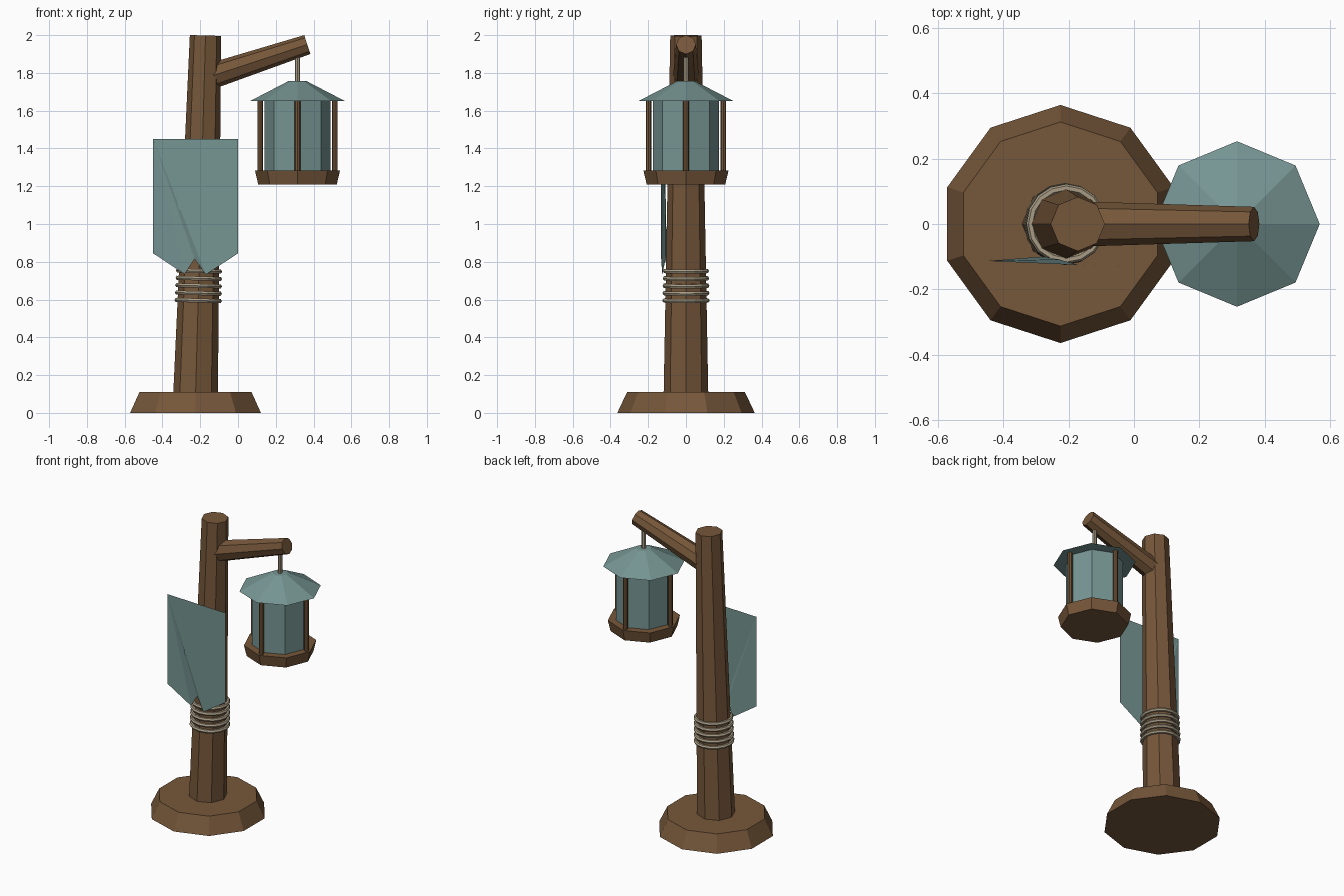
import bpy, bmesh, math
from mathutils import Vector

if "Cube" in bpy.data.objects:
    bpy.data.objects.remove(bpy.data.objects["Cube"])


def material(name, col):
    m = bpy.data.materials.new(name)
    m.diffuse_color = (*col, 1)
    m.use_nodes = True
    m.node_tree.nodes["Principled BSDF"].inputs["Base Color"].default_value = m.diffuse_color
    return m


WOOD = material("brown wood", (0.18, 0.095, 0.042))
TEAL = material("grey teal", (0.18, 0.30, 0.29))
ROPE = material("pale rope", (0.39, 0.33, 0.23))


def finish(name, bm, mat):
    me = bpy.data.meshes.new(name)
    bm.to_mesh(me)
    bm.free()
    me.materials.append(mat)
    ob = bpy.data.objects.new(name, me)
    bpy.context.collection.objects.link(ob)
    return ob


def taper(name, p0, p1, r0, r1, sides, mat, turn=0.0):
    """Closed prism from p0 to p1; first corner points along the x/z plane."""
    p0, p1 = Vector(p0), Vector(p1)
    axis = (p1 - p0).normalized()
    v = Vector((0, 1, 0))
    u = v.cross(axis).normalized()
    bm = bmesh.new()
    rings = []
    for p, r in ((p0, r0), (p1, r1)):
        rings.append([bm.verts.new(p + r * (math.cos(a) * u + math.sin(a) * v))
                      for a in (turn + math.tau * i / sides for i in range(sides))])
    for i in range(sides):
        j = (i + 1) % sides
        bm.faces.new((rings[0][i], rings[0][j], rings[1][j], rings[1][i]))
    bm.faces.new(rings[0][::-1])
    bm.faces.new(rings[1])
    return finish(name, bm, mat)


def sheet(name, pts, faces, mat):
    bm = bmesh.new()
    vs = [bm.verts.new(p) for p in pts]
    for f in faces:
        bm.faces.new([vs[i] for i in f])
    return finish(name, bm, mat)


# Foot and leaning post
FOOT, HEAD = Vector((-0.226, 0, 0.05)), Vector((-0.172, 0, 1.998))
taper("foot", (-0.225, 0, 0), (-0.225, 0, 0.11), 0.364, 0.312, 10, WOOD, math.pi / 10)
taper("post", FOOT, HEAD, 0.119, 0.083, 8, WOOD)

# Arm and hanging rod
taper("arm", (-0.165, 0, 1.775), (0.367, 0, 1.95), 0.069, 0.0525, 8, WOOD)
LX = 0.315
taper("hanging_rod", (LX, 0, 1.74), (LX, 0, 1.93), 0.014, 0.014, 8, ROPE)

# Lantern
taper("lantern_roof", (LX, 0, 1.65), (LX, 0, 1.757), 0.253, 0.047, 8, TEAL)
taper("lantern_glass", (LX, 0, 1.27), (LX, 0, 1.66), 0.175, 0.175, 8, TEAL)
taper("lantern_pan", (LX, 0, 1.21), (LX, 0, 1.283), 0.208, 0.225, 8, WOOD)
for i in range(4):
    a = i * math.pi / 2
    x, y = LX + 0.198 * math.cos(a), 0.198 * math.sin(a)
    taper(f"lantern_bar_{i + 1}", (x, y, 1.26), (x, y, 1.67), 0.015, 0.015, 8, WOOD)

# Rope rings around the post
lean = (HEAD - FOOT).normalized()
quat = lean.to_track_quat('Z', 'Y')
for i in range(5):
    t = (0.595 + 0.039 * i - FOOT.z) / (HEAD.z - FOOT.z)
    R, r = 0.119 - 0.036 * t + 0.004, 0.0125
    bm = bmesh.new()
    rows = []
    for k in range(16):
        a = math.tau * k / 16
        row = []
        for m in range(6):
            b = math.tau * m / 6
            d = R + r * math.cos(b)
            p = Vector((d * math.cos(a), d * math.sin(a), r * math.sin(b)))
            row.append(bm.verts.new(FOOT.lerp(HEAD, t) + quat @ p))
        rows.append(row)
    for k in range(16):
        for m in range(6):
            n, q = (k + 1) % 16, (m + 1) % 6
            bm.faces.new((rows[k][m], rows[n][m], rows[n][q], rows[k][q]))
    finish(f"rope_ring_{i + 1}", bm, ROPE)

# Swallow-tailed banner, slightly creased along its diagonal
sheet("banner",
      [(-0.45, -0.113, 1.45), (-0.45, -0.113, 0.845), (-0.283, -0.10, 0.735),
       (-0.23, -0.108, 0.815), (-0.17, -0.1255, 0.732), (0, -0.133, 0.845),
       (0, -0.133, 1.45)],
      [(0, 1, 2), (0, 2, 3), (0, 3, 4), (0, 4, 5), (0, 5, 6)], TEAL)

# Three-pointed emblem plate, mirrored half outline
half = [(0, 1.23), (0.022, 1.15), (0.022, 1.09), (0.045, 1.13), (0.1, 1.18),
        (0.085, 1.08), (0.042, 1.055), (0.022, 1.04), (0, 0.95)]
outline = half + [(-x, z) for x, z in half[-2:0:-1]]
pts = [(x - 0.23, -0.115 - 0.0444 * (x + 0.22), z) for x, z in outline]
sheet("banner_emblem", pts, [tuple(range(len(pts)))[::-1]], TEAL)
